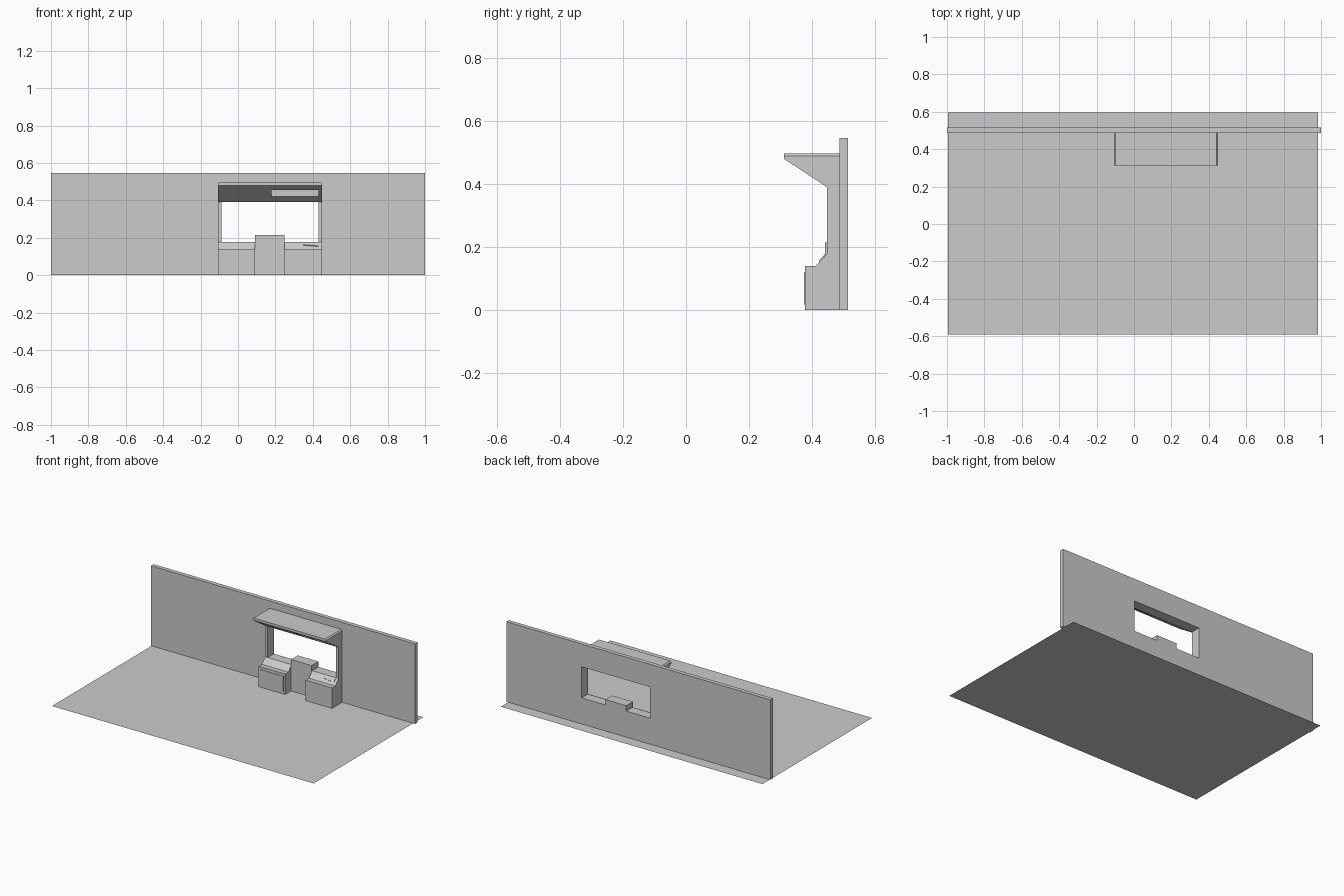
import bpy, bmesh

if "Cube" in bpy.data.objects:
    bpy.data.objects.remove(bpy.data.objects["Cube"])

BACK = 0.515  # rear plane of the wall
X0, X1 = -0.108, 0.448  # outer sides of the kiosk


def finish(name, bm):
    bmesh.ops.recalc_face_normals(bm, faces=bm.faces)
    me = bpy.data.meshes.new(name)
    bm.to_mesh(me)
    bm.free()
    ob = bpy.data.objects.new(name, me)
    bpy.context.collection.objects.link(ob)
    return ob


def prism(name, profile, x0, x1, chamfer=0.0):
    """Extrude a (y, z) profile along x."""
    bm = bmesh.new()
    face = bm.faces.new([bm.verts.new((x0, y, z)) for y, z in profile])
    ext = bmesh.ops.extrude_face_region(bm, geom=[face])
    moved = [g for g in ext["geom"] if isinstance(g, bmesh.types.BMVert)]
    bmesh.ops.translate(bm, verts=moved, vec=(x1 - x0, 0, 0))
    if chamfer:
        top = max(v.co.z for v in bm.verts)
        edges = [e for e in bm.edges
                 if all(abs(v.co.z - top) < 1e-5 for v in e.verts)
                 and abs(e.verts[0].co.x - e.verts[1].co.x) < 1e-5]
        bmesh.ops.bevel(bm, geom=edges, offset=chamfer, segments=1, affect='EDGES')
    return finish(name, bm)


def box(name, x0, x1, y0, y1, z0, z1):
    return prism(name, [(y0, z0), (y1, z0), (y1, z1), (y0, z1)], x0, x1)


def cut(ob, cutter):
    cutter.hide_render = True
    cutter.hide_viewport = True
    cutter.display_type = 'WIRE'
    mod = ob.modifiers.new("cut", 'BOOLEAN')
    mod.operation = 'DIFFERENCE'
    mod.solver = 'EXACT'
    mod.object = cutter


# Floor sheet
bm = bmesh.new()
bm.faces.new([bm.verts.new(p) for p in
              ((-0.995, -0.59, 0), (0.985, -0.59, 0), (0.985, 0.595, 0), (-0.995, 0.595, 0))])
finish("floor", bm)

# Back wall with the serving window
wall = box("wall", -1, 1, 0.487, BACK, 0, 0.547)
cut(wall, box("window_cutter", -0.088, 0.43, 0.40, 0.60, 0.178, 0.391))

# Awning with sloping underside and a recessed light slot
awning = prism("awning", [(BACK, 0.391), (BACK, 0.497), (0.312, 0.497),
                          (0.312, 0.48), (0.447, 0.391)], X0, X1, chamfer=0.008)
cut(awning, box("slot_cutter", 0.18, 0.43, 0.28, 0.412, 0.42, 0.456))

# Window posts
for side, a, b in (("left", X0, -0.088), ("right", 0.43, X1)):
    box(side + "_post", a, b, 0.447, BACK, 0.178, 0.391)

# Two counters with sloping tops, and the taller block between them
counter = [(BACK, 0), (BACK, 0.178), (0.447, 0.178), (0.412, 0.14), (0.378, 0.14), (0.378, 0)]
prism("left_counter", counter, X0, 0.092)
prism("right_counter", counter, 0.248, X1)
box("centre_block", 0.092, 0.248, 0.442, BACK, 0, 0.215)

# Raised panel on the left counter front
box("front_panel", -0.094, 0.078, 0.375, 0.38, 0.018, 0.121)

# Small wedge plate lying on the right counter slope
bm = bmesh.new()
low = [bm.verts.new(p) for p in ((0.35, 0.43, 0.16), (0.43, 0.444, 0.175), (0.43, 0.424, 0.153))]
top = [bm.verts.new((v.co.x, v.co.y - 0.003, v.co.z + 0.003)) for v in low]
bm.faces.new(low)
bm.faces.new(top)
for i in range(3):
    j = (i + 1) % 3
    bm.faces.new((low[i], low[j], top[j], top[i]))
finish("counter_wedge", bm)
